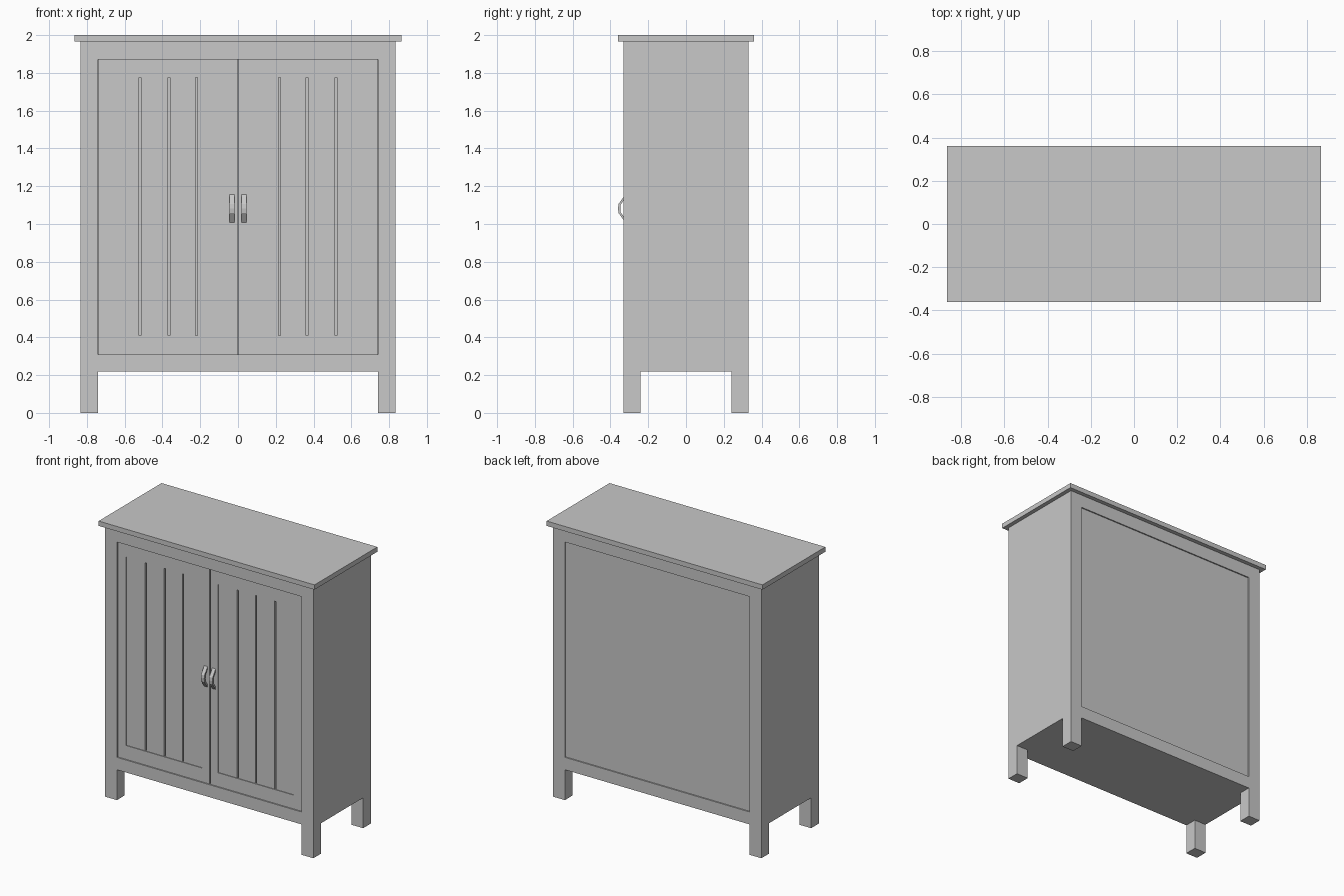
import bpy, bmesh

if "Cube" in bpy.data.objects:
    bpy.data.objects.remove(bpy.data.objects["Cube"])

grey = bpy.data.materials.new("painted grey")
grey.diffuse_color = (0.58, 0.58, 0.58, 1)
grey.use_nodes = True
grey.node_tree.nodes["Principled BSDF"].inputs["Base Color"].default_value = grey.diffuse_color


def finish(name, bm):
    bmesh.ops.recalc_face_normals(bm, faces=bm.faces)
    me = bpy.data.meshes.new(name)
    bm.to_mesh(me)
    bm.free()
    me.materials.append(grey)
    ob = bpy.data.objects.new(name, me)
    bpy.context.collection.objects.link(ob)
    return ob


def box(name, x, y, z):
    """Box from (min, max) ranges on each axis."""
    x, y = sorted(x), sorted(y)
    bm = bmesh.new()
    bmesh.ops.create_cube(bm, size=1)
    for v in bm.verts:
        v.co = [r[0] if c < 0 else r[1] for c, r in zip(v.co, (x, y, z))]
    return finish(name, bm)


def extrude_x(name, profile, x0, x1):
    """Closed (y, z) profile extruded along x."""
    bm = bmesh.new()
    face = bm.faces.new([bm.verts.new((x0, y, z)) for y, z in profile])
    new = bmesh.ops.extrude_face_region(bm, geom=[face])["geom"]
    verts = [g for g in new if isinstance(g, bmesh.types.BMVert)]
    bmesh.ops.translate(bm, verts=verts, vec=(x1 - x0, 0, 0))
    return finish(name, bm)


W, D = 0.835, 0.33            # half width and depth of the body
IN_X, IN_Y = 0.74, 0.24       # inner edges of the posts
LOW, HIGH = 0.22, 1.965       # body underside and underside of the top
DOOR_Z = (0.31, 1.87)

# Top and floor boards
box("top_board", (-0.865, 0.865), (-0.36, 0.36), (HIGH, 2.0))
box("floor_board", (-IN_X, IN_X), (-0.30, 0.30), (LOW, 0.25))

for sx, side in ((-1, "left"), (1, "right")):
    # Corner posts with legs, and flush side panels
    for sy, end in ((-1, "front"), (1, "back")):
        box(f"{end}_{side}_post", (sx * IN_X, sx * W), (sy * IN_Y, sy * D), (0, HIGH))
    box(f"{side}_side_panel", (sx * IN_X, sx * W), (-IN_Y, IN_Y), (LOW, HIGH))

    # Door frame
    y = (-0.321, -0.30)
    inner, outer = 0.065, 0.673
    box(f"{side}_door_inner_stile", (sx * 0.003, sx * inner), y, DOOR_Z)
    box(f"{side}_door_outer_stile", (sx * outer, sx * 0.738), y, DOOR_Z)
    box(f"{side}_door_top_rail", (sx * inner, sx * outer), y, (1.775, DOOR_Z[1]))
    box(f"{side}_door_bottom_rail", (sx * inner, sx * outer), y, (DOOR_Z[0], 0.41))

    # Planks separated by grooves
    cuts = [inner - 0.005, 0.22, 0.366, 0.519, outer + 0.005]
    for i in range(4):
        box(f"{side}_door_plank_{i + 1}",
            (sx * (cuts[i] + 0.005), sx * (cuts[i + 1] - 0.005)),
            (-0.316, -0.30), (0.41, 1.775))

    # Bent strap handle
    strap = [(-0.321, 1.008), (-0.357, 1.058), (-0.36, 1.083), (-0.357, 1.106),
             (-0.321, 1.157), (-0.321, 1.138), (-0.346, 1.102), (-0.348, 1.083),
             (-0.346, 1.062), (-0.321, 1.027)]
    extrude_x(f"{side}_handle", strap, sx * 0.019, sx * 0.046)

# Front and back rails
for sy, end in ((-1, "front"), (1, "back")):
    box(f"{end}_top_rail", (-IN_X, IN_X), (sy * 0.30, sy * D), (DOOR_Z[1], HIGH))
    box(f"{end}_bottom_rail", (-IN_X, IN_X), (sy * 0.30, sy * D), (LOW, DOOR_Z[0]))

# Backing behind the doors and recessed back panel
box("door_backing", (-IN_X, IN_X), (-0.30, -0.29), (0.25, HIGH))
box("back_panel", (-IN_X, IN_X), (0.30, 0.321), DOOR_Z)
